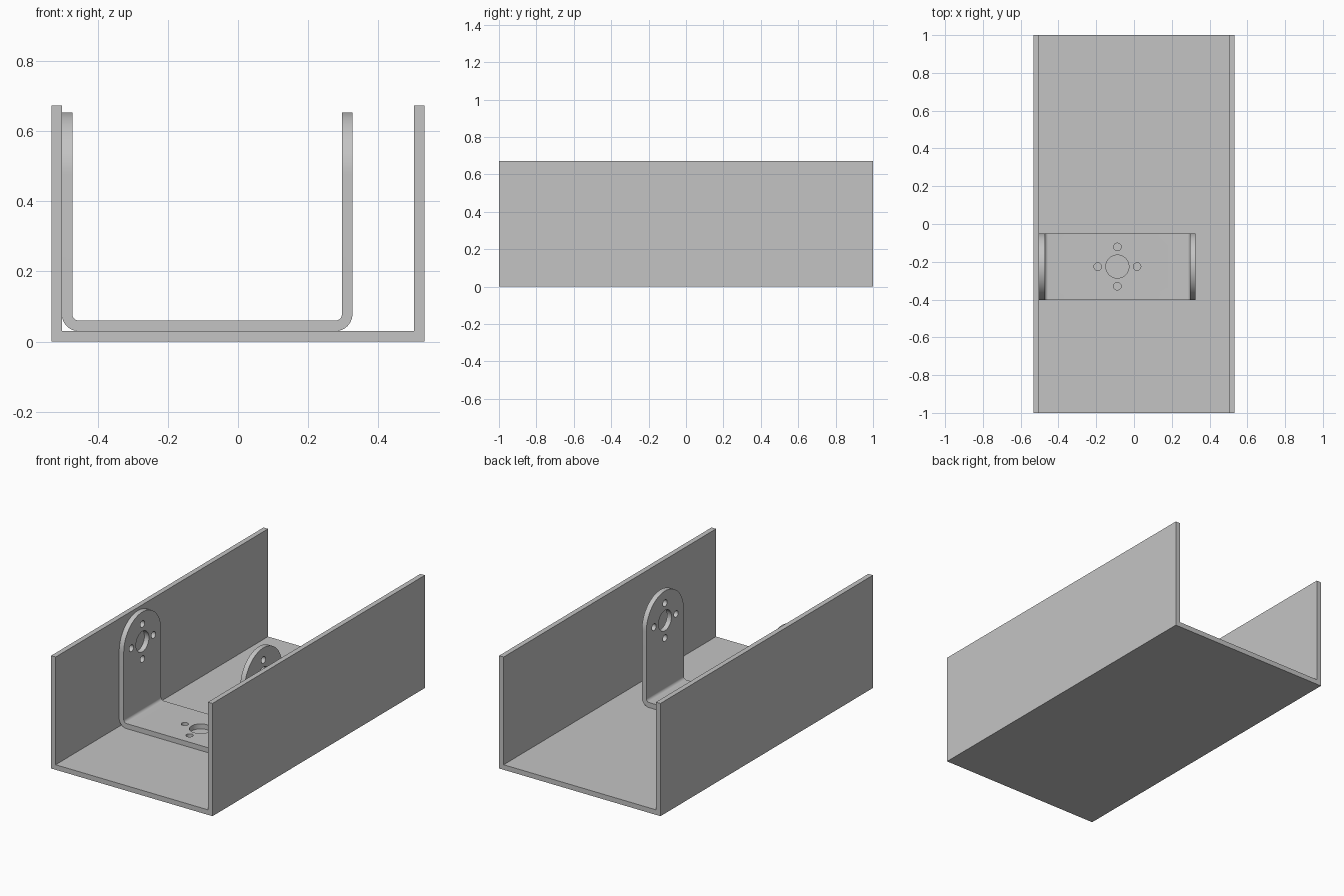
import bpy, bmesh
from math import sin, cos, pi, radians
from mathutils import Vector

cube = bpy.data.objects.get("Cube")
if cube:
    bpy.data.objects.remove(cube, do_unlink=True)

grey = bpy.data.materials.new("metal grey")
grey.use_nodes = True
colour = (0.55, 0.55, 0.55, 1)
grey.diffuse_color = colour
grey.node_tree.nodes["Principled BSDF"].inputs["Base Color"].default_value = colour


def arc(cx, cy, r, start, end, n):
    """Points on an arc, angles in degrees."""
    angles = [radians(start + (end - start) * i / n) for i in range(n + 1)]
    return [(cx + r * cos(a), cy + r * sin(a)) for a in angles]


def prism(name, outlines, place, depth):
    """Extrude closed 2D outlines; place maps 2D points to 3D."""
    bm = bmesh.new()
    for outline in outlines:
        face = bm.faces.new([bm.verts.new(place(u, v)) for u, v in outline])
        out = bmesh.ops.extrude_face_region(bm, geom=[face])["geom"]
        moved = [g for g in out if isinstance(g, bmesh.types.BMVert)]
        bmesh.ops.translate(bm, verts=moved, vec=Vector(depth))
    bmesh.ops.recalc_face_normals(bm, faces=bm.faces)
    mesh = bpy.data.meshes.new(name)
    bm.to_mesh(mesh)
    bm.free()
    mesh.materials.append(grey)
    obj = bpy.data.objects.new(name, mesh)
    bpy.context.collection.objects.link(obj)
    return obj


def cut(target, cutter, operation):
    """Apply a boolean and discard the cutter."""
    cutter.hide_render = True
    mod = target.modifiers.new("cut", "BOOLEAN")
    mod.operation, mod.object, mod.solver = operation, cutter, "EXACT"
    bpy.context.view_layer.objects.active = target
    bpy.ops.object.modifier_apply(modifier=mod.name)
    bpy.data.objects.remove(cutter, do_unlink=True)


def hole_pattern(cx, cy):
    """A large hole ringed by four small ones."""
    spots = [(cx, cy, 0.061)]
    for i in range(4):
        a = i * pi / 2
        spots.append((cx + 0.104 * cos(a), cy + 0.104 * sin(a), 0.02))
    return [arc(x, y, r, 0, 360, 40)[:-1] for x, y, r in spots]


# Outer U-shaped channel
W, H, T = 0.532, 0.672, 0.03
channel_outline = [(-W, 0), (W, 0), (W, H), (W - T, H),
                   (W - T, T), (T - W, T), (T - W, H), (-W, H)]
channel = prism("channel", [channel_outline],
                lambda u, v: (u, -1, v), (0, 2, 0))

# Bent bracket strip with rounded corners
left, right, low, top = T - W, 0.326, T, 0.653
outer_r, inner_r = 0.048, 0.018
cl, cr, cz = left + outer_r, right - outer_r, low + outer_r
y0, y1 = -0.402, -0.049
mid_x, mid_y = (left + right) / 2, (y0 + y1) / 2
ear_r = (y1 - y0) / 2
ear_z = top - ear_r
strip = ([(left, top)] + arc(cl, cz, outer_r, 180, 270, 12)
         + arc(cr, cz, outer_r, 270, 360, 12) + [(right, top), (right - T, top)]
         + arc(cr, cz, inner_r, 360, 270, 12)
         + arc(cl, cz, inner_r, 270, 180, 12) + [(left + T, top)])
bracket = prism("bracket", [strip], lambda u, v: (u, y0, v), (0, y1 - y0, 0))

# Round the ear tops: remove the corners outside the arch
pad = 0.02
corners = []
for side, end in ((1, 0), (-1, 180)):
    edge = mid_y + side * (ear_r + pad)
    corners.append(arc(mid_y, ear_z, ear_r, end, 90, 24)
                   + [(mid_y, top + pad), (edge, top + pad), (edge, ear_z)])
for i, corner in enumerate(corners):
    cut(bracket, prism("corner_cutter", [corner],
                       lambda u, v: (left - pad, u, v),
                       (right - left + 2 * pad, 0, 0)), "DIFFERENCE")

# Holes through both ears and through the base
cut(bracket, prism("ear_hole_cutter", hole_pattern(mid_y, ear_z),
                   lambda u, v: (left - pad, u, v),
                   (right - left + 2 * pad, 0, 0)), "DIFFERENCE")
cut(bracket, prism("base_hole_cutter", hole_pattern(mid_x, mid_y),
                   lambda u, v: (u, v, low - pad),
                   (0, 0, T + 2 * pad)), "DIFFERENCE")

# Smooth bends and holes, crisp edges
bpy.ops.object.select_all(action="DESELECT")
bracket.select_set(True)
bpy.context.view_layer.objects.active = bracket
bpy.ops.object.shade_smooth_by_angle(angle=radians(30))
